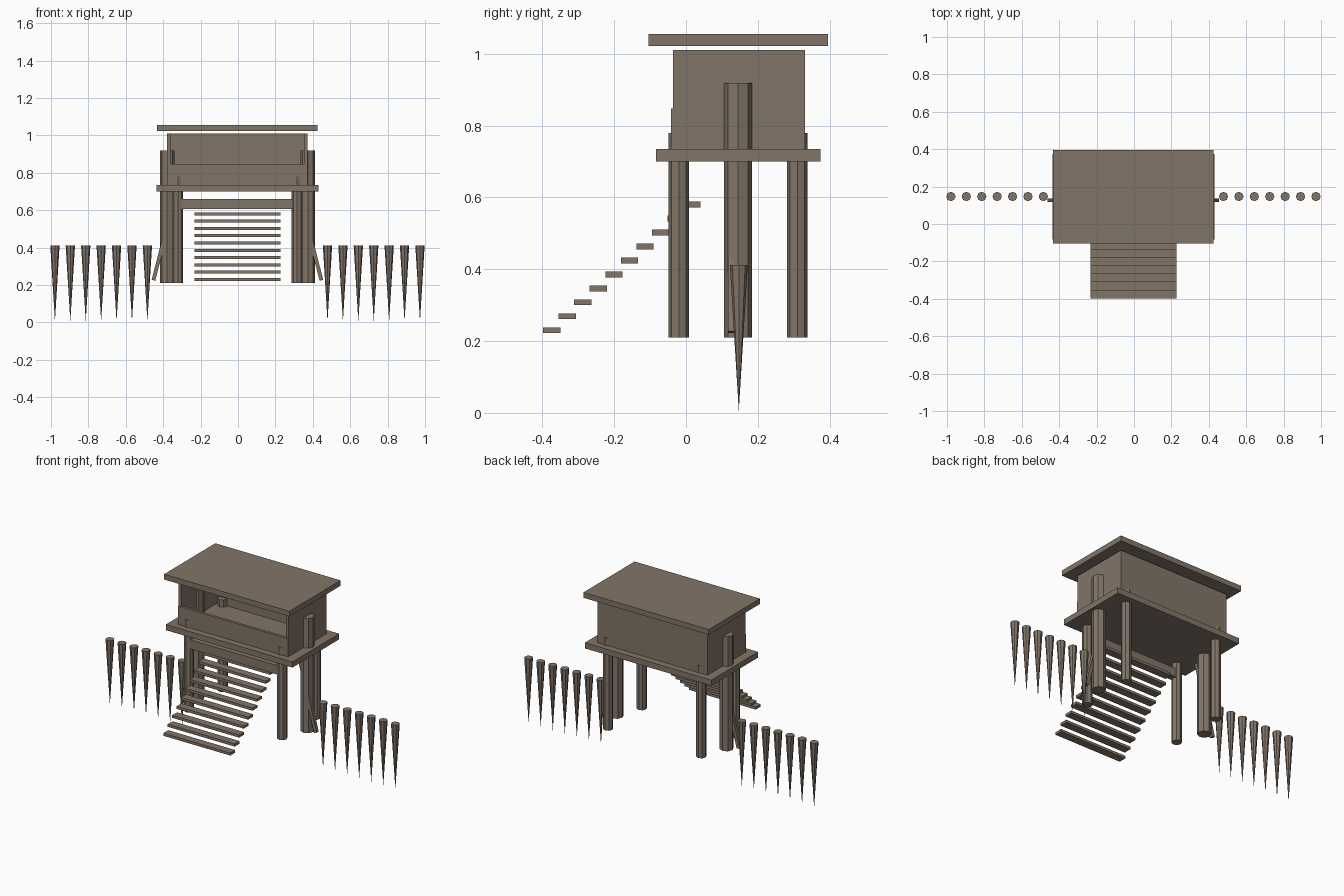
import bpy
from mathutils import Vector

cube = bpy.data.objects.get("Cube")
if cube:
    bpy.data.objects.remove(cube, do_unlink=True)

wood = bpy.data.materials.new("weathered brown wood")
wood.use_nodes = True
color = (0.225, 0.178, 0.14, 1)
wood.diffuse_color = color
wood.node_tree.nodes["Principled BSDF"].inputs["Base Color"].default_value = color


def finish(name):
    obj = bpy.context.object
    obj.name = name
    obj.data.materials.append(wood)
    return obj


def box(name, x, y, z):
    """Box from (low, high) ranges on each axis."""
    bpy.ops.mesh.primitive_cube_add(size=1, location=[sum(r) / 2 for r in (x, y, z)])
    bpy.context.object.scale = [r[1] - r[0] for r in (x, y, z)]
    return finish(name)


def post(name, x, y, z, radius, foot=None):
    """Eight-sided post; foot is the radius at the bottom."""
    bpy.ops.mesh.primitive_cone_add(
        vertices=8, radius1=radius if foot is None else foot, radius2=radius,
        depth=z[1] - z[0], location=(x, y, sum(z) / 2))
    return finish(name)


def brace(name, start, end, width):
    """Square bar between two points."""
    a, b = Vector(start), Vector(end)
    bpy.ops.mesh.primitive_cube_add(size=1, location=(a + b) / 2)
    obj = finish(name)
    obj.rotation_euler = (b - a).to_track_quat('Z', 'Y').to_euler()
    obj.scale = (width, width, (b - a).length)


# Platform, hut walls and floating roof
box("platform", (-0.435, 0.43), (-0.083, 0.374), (0.70, 0.735))
box("roof", (-0.432, 0.425), (-0.105, 0.395), (1.022, 1.055))
box("back_wall", (-0.38, 0.372), (0.315, 0.332), (0.735, 1.01))
box("front_low_wall", (-0.38, 0.372), (-0.042, -0.025), (0.735, 0.847))
box("right_wall", (-0.38, -0.362), (-0.036, 0.332), (0.735, 1.01))
box("left_wall", (0.354, 0.372), (-0.036, 0.332), (0.735, 1.01))

# Supports: corner posts, thick side posts and slanted braces
for side, sign, shift in (("left", 1, -0.003), ("right", -1, -0.003)):
    for end, y in (("front", -0.02), ("back", 0.31)):
        post(f"{end}_{side}_post", sign * 0.319 + shift, y, (0.21, 0.78), 0.029)
    post(f"{side}_side_post", sign * 0.376 + shift, 0.145, (0.21, 0.918), 0.039)
    brace(f"{side}_brace", (sign * 0.449 + shift, 0.127, 0.225),
          (sign * 0.34 + shift, 0.127, 0.65), 0.02)
    # Row of pointed stakes
    for i in range(7):
        post(f"{side}_stake_{i + 1}", sign * (0.4815 + i * 0.0824) + shift,
             0.147, (0.005, 0.412), 0.025, 0)

box("front_beam", (-0.31, 0.30), (-0.04, 0.0), (0.605, 0.66))

# Open staircase
for i in range(10):
    y, z = -0.374 + i * 0.0433, 0.23 + i * 0.0389
    box(f"step_{i + 1}", (-0.232, 0.226), (y - 0.024, y + 0.024), (z - 0.008, z + 0.008))
